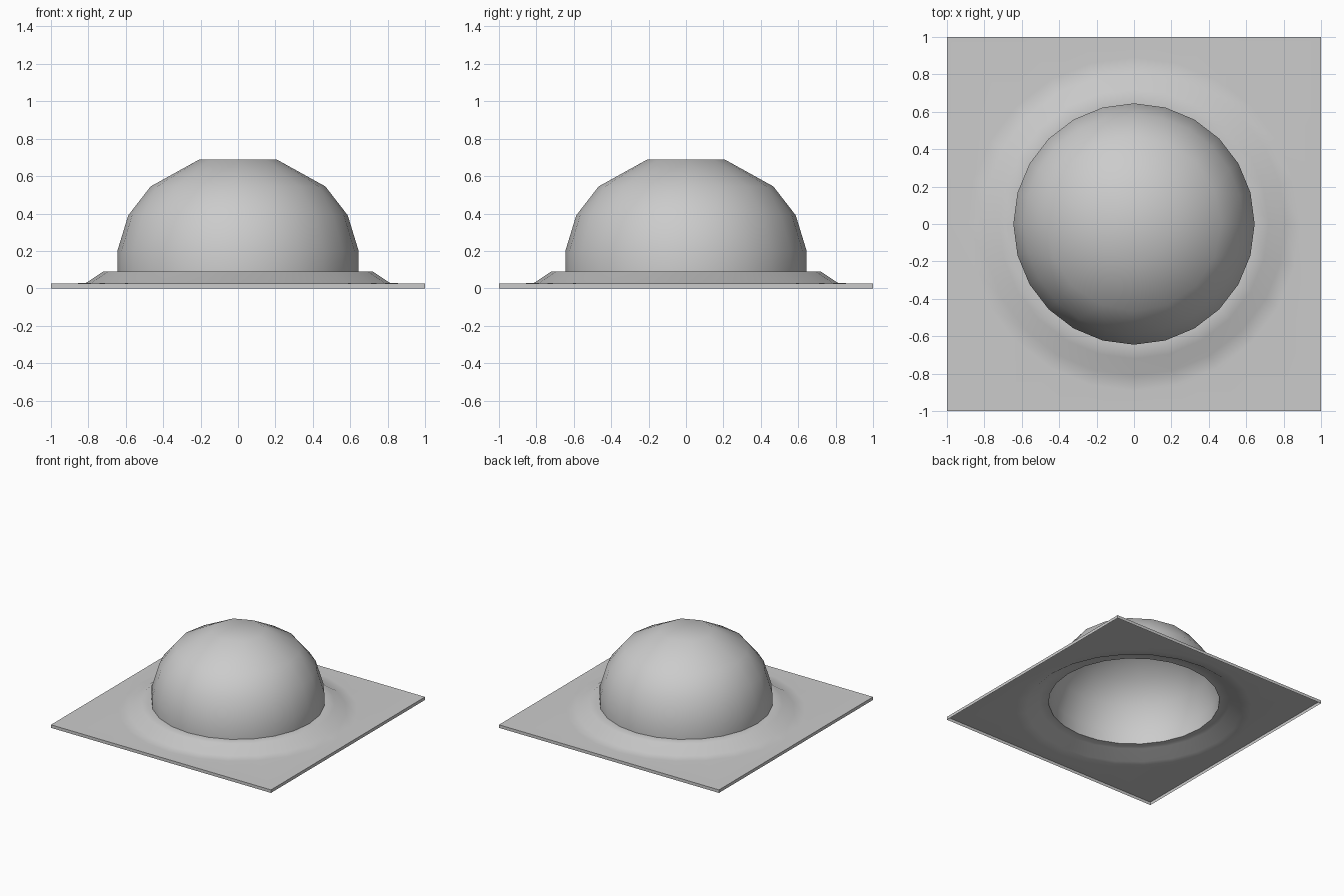
import bpy, bmesh, math

if "Cube" in bpy.data.objects:
    bpy.data.objects.remove(bpy.data.objects["Cube"])

N = 24


def circle(r, z, n=N):
    return [(r * math.cos(2 * math.pi * i / n), r * math.sin(2 * math.pi * i / n), z)
            for i in range(n)]


def square(h, z):
    # square outline sampled along the same directions as the circles
    pts = []
    for x, y, _ in circle(1, 0):
        m = max(abs(x), abs(y))
        pts.append((h * x / m, h * y / m, z))
    return pts


def finish(bm, name, angle):
    me = bpy.data.meshes.new(name)
    bm.to_mesh(me)
    bm.free()
    ob = bpy.data.objects.new(name, me)
    bpy.context.collection.objects.link(ob)
    bpy.ops.object.select_all(action='DESELECT')
    ob.select_set(True)
    bpy.context.view_layer.objects.active = ob
    bpy.ops.object.shade_smooth_by_angle(angle=math.radians(angle))
    return ob


# Square mounting flange: thin downturned skirt, flat sheet and raised round curb
bm = bmesh.new()
rings = [square(1, 0), square(1, 0.025), circle(0.89, 0.025),
         circle(0.81, 0.03), circle(0.72, 0.09), circle(0.645, 0.09)]
loops = [[bm.verts.new(p) for p in ring] for ring in rings]
for a, b in zip(loops, loops[1:]):
    for i in range(N):
        j = (i + 1) % N
        bm.faces.new((a[i], a[j], b[j], b[i]))
finish(bm, "mounting_flange", 60)

# Dome shell: rings thin out towards the flat crown, open underneath
bm = bmesh.new()
for r, z, n in [(0.645, 0.09, 24), (0.645, 0.2, 24), (0.587, 0.39, 24),
                (0.467, 0.545, 16), (0.205, 0.69, 8)]:
    for p in circle(r, z, n):
        bm.verts.new(p)
bmesh.ops.convex_hull(bm, input=bm.verts[:])
base = [f for f in bm.faces if all(v.co.z < 0.1 for v in f.verts)]
bmesh.ops.delete(bm, geom=base, context='FACES')
bmesh.ops.recalc_face_normals(bm, faces=bm.faces[:])
if sum(f.normal.z * f.calc_area() for f in bm.faces) < 0:
    bmesh.ops.reverse_faces(bm, faces=bm.faces[:])
finish(bm, "dome", 60)
